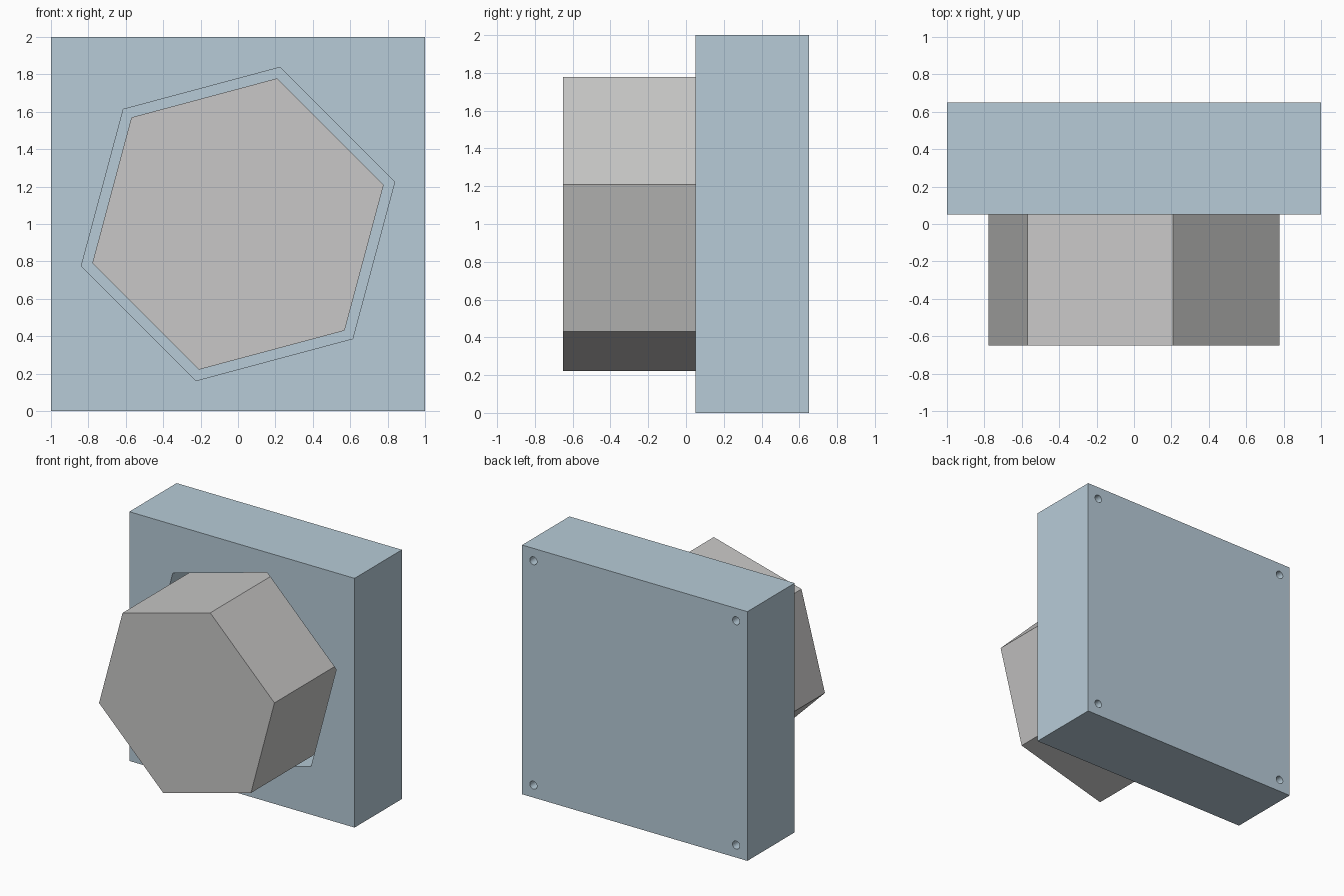
import bpy, bmesh, math

if "Cube" in bpy.data.objects:
    bpy.data.objects.remove(bpy.data.objects["Cube"])


def material(name, rgb):
    m = bpy.data.materials.new(name)
    m.diffuse_color = (*rgb, 1)
    m.use_nodes = True
    m.node_tree.nodes["Principled BSDF"].inputs["Base Color"].default_value = m.diffuse_color
    return m


blue = material("pale blue", (0.475, 0.60, 0.685))
grey = material("light grey", (0.58, 0.575, 0.57))


def prism(name, sides, radius, x, z, y0, y1, angle, mat):
    """Regular prism running along y from y0 to y1."""
    bm = bmesh.new()
    ring = [bm.verts.new((x + radius * math.cos(a), y0, z + radius * math.sin(a)))
            for a in (angle + 2 * math.pi * i / sides for i in range(sides))]
    face = bm.faces.new(ring)
    out = bmesh.ops.extrude_face_region(bm, geom=[face])
    for g in out["geom"]:
        if isinstance(g, bmesh.types.BMVert):
            g.co.y = y1
    # keep the start cap so the prism is closed
    if not face.is_valid or face not in bm.faces[:]:
        bm.faces.new(ring)
    bmesh.ops.recalc_face_normals(bm, faces=bm.faces[:])
    me = bpy.data.meshes.new(name)
    bm.to_mesh(me)
    bm.free()
    me.materials.append(mat)
    ob = bpy.data.objects.new(name, me)
    bpy.context.collection.objects.link(ob)
    return ob


def cut(target, cutter):
    mod = target.modifiers.new("cut", 'BOOLEAN')
    mod.operation = 'DIFFERENCE'
    mod.solver = 'EXACT'
    mod.object = cutter
    cutter.hide_render = True
    bpy.context.view_layer.objects.active = target
    bpy.ops.object.modifier_apply(modifier=mod.name)
    bpy.data.objects.remove(cutter)


TURN = math.radians(15)

# Square socket block
block = prism("socket_block", 4, math.sqrt(2), 0, 1, 0.05, 0.65, math.pi / 4, blue)

# Hexagonal recess in the front
cut(block, prism("recess_cutter", 6, 0.867, 0, 1, -0.1, 0.55, TURN, blue))

# Four small blind screw holes in the back corners
for x in (-0.9, 0.9):
    for z in (0.1, 1.9):
        cut(block, prism("hole_cutter", 24, 0.032, x, z, 0.55, 0.75, 0, blue))

# Hexagonal peg sitting in the recess
prism("hex_peg", 6, 0.806, 0, 1, -0.65, 0.549, TURN, grey)
